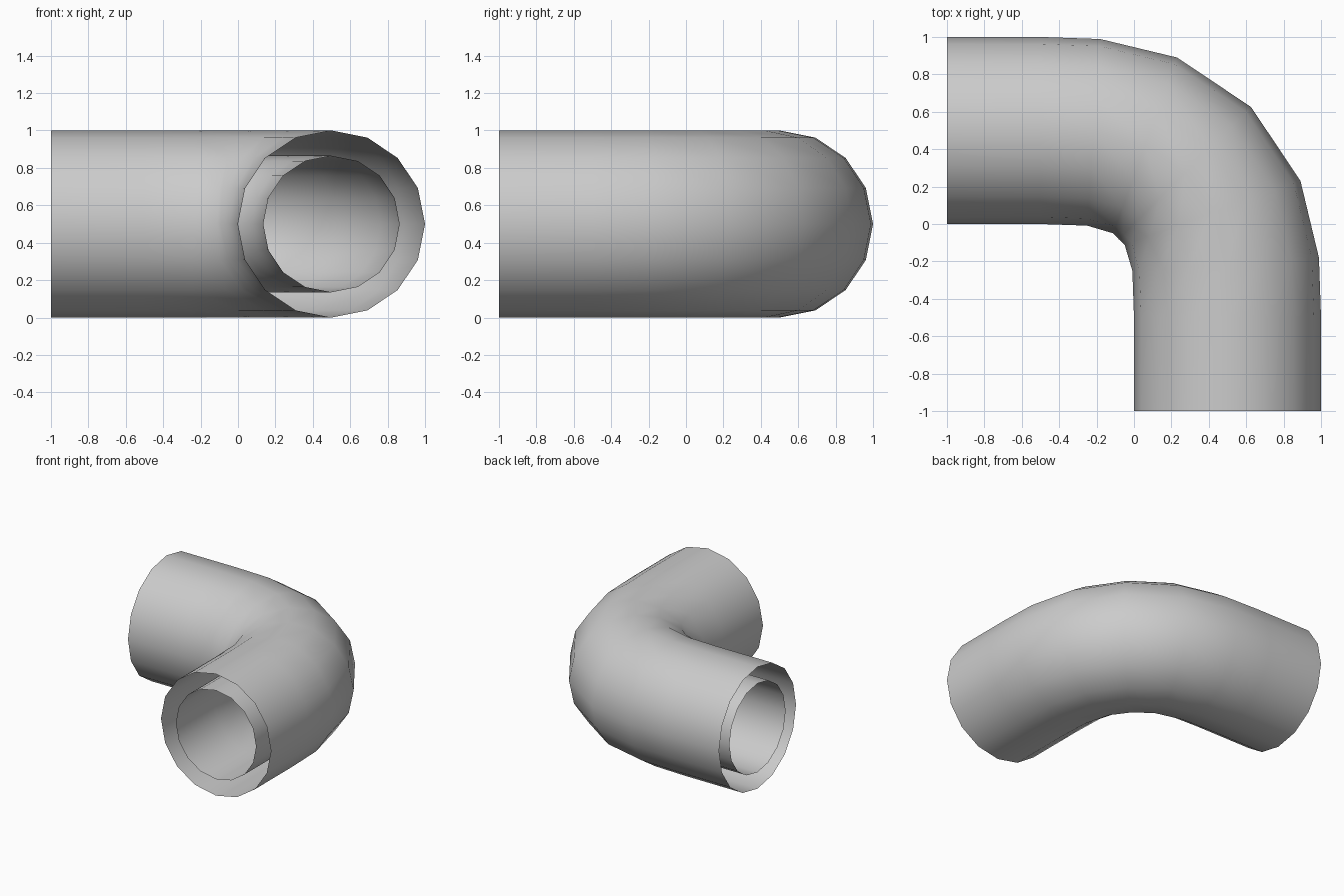
import bpy, bmesh
from math import sin, cos, pi, radians

if "Cube" in bpy.data.objects:
    bpy.data.objects.remove(bpy.data.objects["Cube"])

SIDES = 16
# Centre line of the elbow up to its middle: x, y, bend angle in degrees
half = [(-1, 0.5, 0), (-0.5, 0.5, 0), (-0.215, 0.49, 4), (0.06, 0.42, 20)]
# Second half is the first mirrored across the diagonal x = y
path = half + [(0.272, 0.272, 45)] + [(y, x, 90 - a) for x, y, a in reversed(half)]


def pipe(name, radius):
    """Open-ended bent tube swept along the path."""
    bm = bmesh.new()
    rings = []
    for x, y, a in path:
        a = radians(a)
        ring = []
        for i in range(SIDES):
            t = 2 * pi * i / SIDES
            r = radius * cos(t)
            ring.append(bm.verts.new((x + r * sin(a), y + r * cos(a),
                                      0.5 + radius * sin(t))))
        rings.append(ring)
    for r0, r1 in zip(rings, rings[1:]):
        for i in range(SIDES):
            j = (i + 1) % SIDES
            f = bm.faces.new((r0[i], r0[j], r1[j], r1[i]))
            f.smooth = True
    bmesh.ops.recalc_face_normals(bm, faces=bm.faces)
    mesh = bpy.data.meshes.new(name)
    bm.to_mesh(mesh)
    bm.free()
    obj = bpy.data.objects.new(name, mesh)
    bpy.context.collection.objects.link(obj)
    return obj


# Outer wall and the concentric inner wall, both open at the ends
pipe("outer_pipe", 0.5)
pipe("inner_pipe", 0.365)
